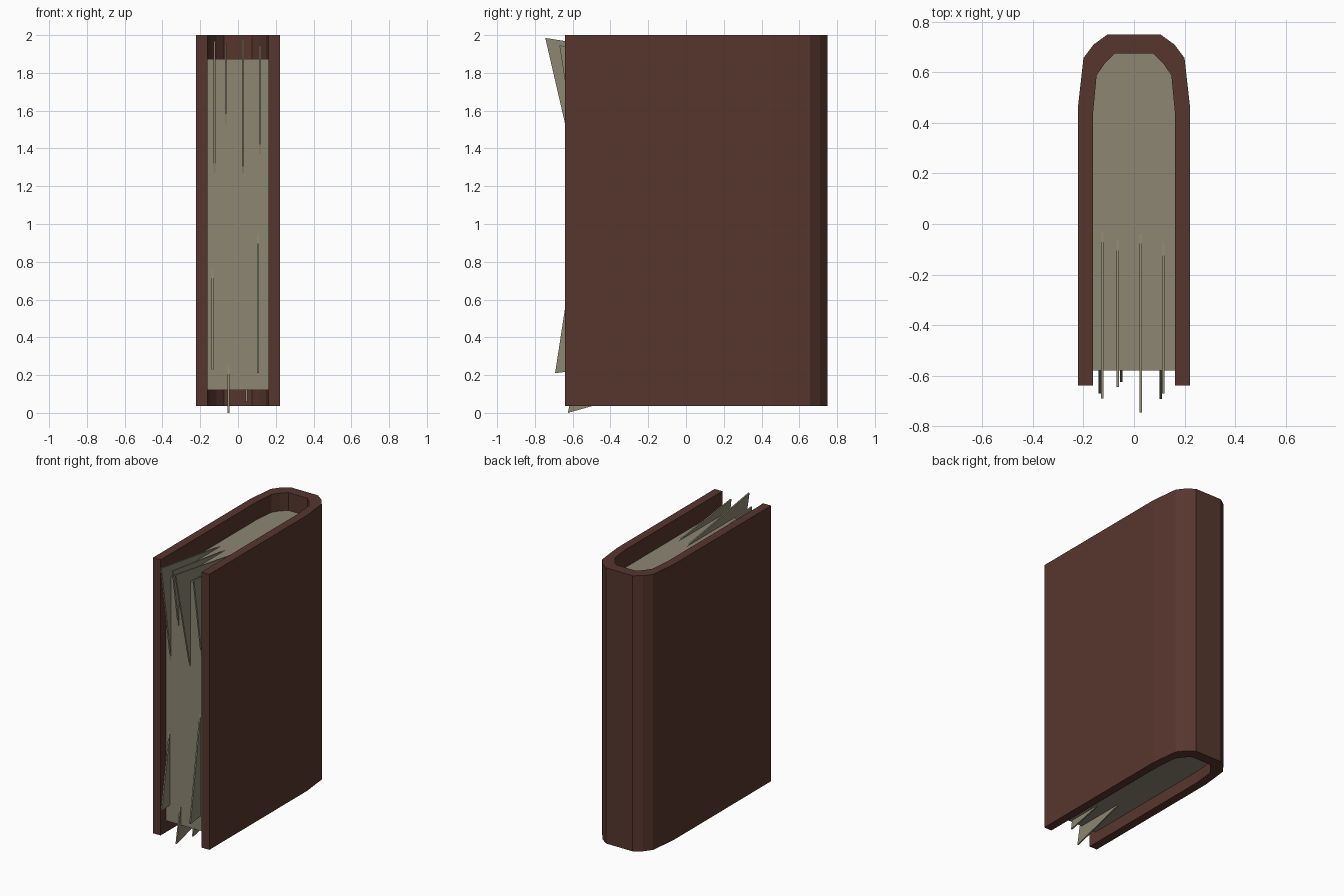
import bpy
import bmesh
from mathutils import Vector

cube = bpy.data.objects.get("Cube")
if cube:
    bpy.data.objects.remove(cube, do_unlink=True)


def material(name, rgb):
    mat = bpy.data.materials.new(name)
    mat.use_nodes = True
    mat.diffuse_color = (*rgb, 1)
    mat.node_tree.nodes["Principled BSDF"].inputs["Base Color"].default_value = (*rgb, 1)
    return mat


leather = material("brown leather", (0.095, 0.037, 0.027))
paper = material("aged paper", (0.265, 0.24, 0.168))


def prism(name, polygons, offset, mat):
    """Extrude one or more polygons that share edges along an offset."""
    bm = bmesh.new()
    for poly in polygons:
        bm.faces.new([bm.verts.new(p) for p in poly])
    bmesh.ops.remove_doubles(bm, verts=bm.verts, dist=1e-5)
    base = bm.faces[:]
    ext = bmesh.ops.extrude_face_region(bm, geom=base, use_keep_orig=True)
    moved = [v for v in ext["geom"] if isinstance(v, bmesh.types.BMVert)]
    bmesh.ops.translate(bm, verts=moved, vec=Vector(offset))
    bmesh.ops.recalc_face_normals(bm, faces=bm.faces)
    mesh = bpy.data.meshes.new(name)
    bm.to_mesh(mesh)
    bm.free()
    mesh.materials.append(mat)
    obj = bpy.data.objects.new(name, mesh)
    bpy.context.collection.objects.link(obj)
    return obj


def mirrored(half, z):
    """Half outline on +x, continued round the spine to -x."""
    pts = half + [(-x, y) for x, y in reversed(half)]
    return [(x, y, z) for x, y in pts]


# Cover: boards and faceted spine in one U-shaped shell
front, cover_base, cover_top = -0.64, 0.037, 2.0
outer_half = [(0.222, front), (0.222, 0.46), (0.2, 0.657), (0.16, 0.71), (0.105, 0.75)]
inner_half = [(0.162, front), (0.162, 0.44), (0.148, 0.588), (0.115, 0.637), (0.075, 0.675)]
outer = mirrored(outer_half, cover_base)
inner = mirrored(inner_half, cover_base)
strips = [(outer[i], outer[i + 1], inner[i + 1], inner[i]) for i in range(len(outer) - 1)]
prism("cover", strips, (0, 0, cover_top - cover_base), leather)

# Page block, set back from the board edges
page_front, page_base, page_top = -0.58, 0.12, 1.873
block = mirrored([(0.162, page_front)] + inner_half[1:], page_base)
prism("page_block", [block], (0, 0, page_top - page_base), paper)

# Loose sheets: x, protruding corner, and where its two edges enter the block
sheets = [
    (-0.125, (-0.69, 1.97), (page_front, 1.27), (-0.03, page_top)),
    (-0.065, (-0.645, 1.95), (page_front, 1.53), (-0.06, page_top)),
    (0.026, (-0.745, 1.985), (page_front, 1.27), (-0.04, page_top)),
    (0.116, (-0.67, 1.945), (page_front, 1.37), (-0.075, page_top)),
    (-0.135, (-0.67, 0.23), (page_front, 0.76), (page_front, 0.24)),
    (-0.05, (-0.625, 0.0), (page_front, 0.25), (-0.2, page_base)),
    (0.045, (-0.575, 0.06), (-0.565, page_base), (-0.3, page_base)),
    (0.106, (-0.693, 0.21), (page_front, 0.95), (page_front, 0.225)),
]
thickness = 0.01
for number, (x, *corners) in enumerate(sheets, 1):
    triangle = [(x - thickness / 2, y, z) for y, z in corners]
    prism(f"loose_sheet_{number}", [triangle], (thickness, 0, 0), paper)
